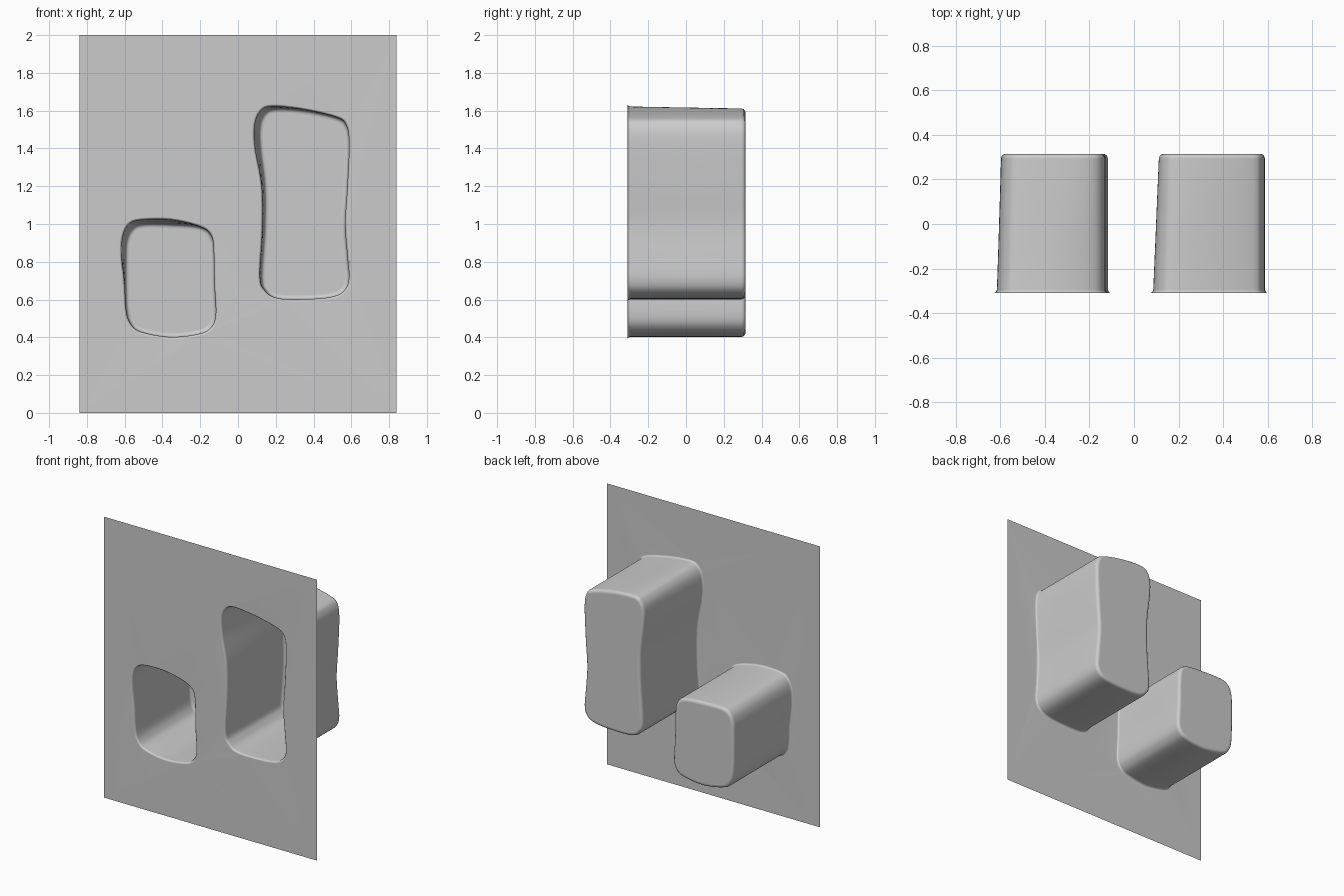
import bpy, bmesh
from mathutils import Vector

if "Cube" in bpy.data.objects:
    bpy.data.objects.remove(bpy.data.objects["Cube"])

FRONT, BACK = -0.31, 0.315
STEPS = 5

# Pocket outlines in x, z (clockwise from top left): (front x, front z, shift of the rear x, z)
SMALL = [(-.52, 1.02, .01, -.02), (-.36, 1.022, 0, -.022), (-.20, .985, 0, 0),
         (-.14, .935, 0, 0), (-.128, .84, 0, 0), (-.125, .68, 0, 0),
         (-.118, .52, 0, 0), (-.145, .45, 0, 0), (-.21, .418, 0, 0),
         (-.36, .402, 0, 0), (-.515, .43, 0, 0), (-.57, .475, 0, 0),
         (-.592, .55, 0, 0), (-.60, .69, .003, 0), (-.615, .83, .018, 0),
         (-.61, .93, .018, -.02), (-.58, .995, .014, -.025)]
TALL = [(.18, 1.622, .01, -.012), (.35, 1.605, 0, -.003), (.52, 1.565, 0, 0),
        (.572, 1.525, 0, 0), (.588, 1.43, 0, 0), (.579, 1.2, 0, 0),
        (.567, 1.0, 0, 0), (.579, .83, 0, 0), (.587, .71, 0, 0),
        (.56, .645, 0, 0), (.49, .613, 0, 0), (.35, .602, 0, 0),
        (.21, .607, 0, 0), (.145, .645, .003, 0), (.117, .72, .006, 0),
        (.130, .97, .008, 0), (.127, 1.2, .012, 0), (.092, 1.40, .024, 0),
        (.089, 1.52, .024, -.012), (.118, 1.595, .016, -.018)]


def smooth_loop(pts):
    """Closed Catmull-Rom curve through the points."""
    out, n = [], len(pts)
    for i in range(n):
        a, b, c, d = (pts[(i + k) % n] for k in (-1, 0, 1, 2))
        m1, m2 = (c - a) / 2, (d - b) / 2
        for s in range(STEPS):
            t = s / STEPS
            out.append(b * (2*t**3 - 3*t*t + 1) + m1 * (t**3 - 2*t*t + t)
                       + c * (3*t*t - 2*t**3) + m2 * (t**3 - t*t))
    return out


def offset(loop, d):
    """Move a clockwise loop outward by d."""
    n, out = len(loop), []
    for i in range(n):
        t = (loop[(i + 1) % n] - loop[i - 1]).normalized()
        out.append(loop[i] + Vector((-t.y, t.x)) * d)
    return out


def add_pocket(bm, table):
    front = smooth_loop([Vector((x, z)) for x, z, _, _ in table])
    rear = smooth_loop([Vector((x + dx, z + dz)) for x, z, dx, dz in table])
    # (depth, blend towards the rear outline, offset): flared lip, wall, rounded back rim
    rings = [(FRONT, 0, .012), (FRONT + .004, 0, .005), (FRONT + .014, 0, 0),
             (-.1, .34, 0), (.1, .67, 0), (BACK - .022, 1, 0),
             (BACK - .009, 1, -.004), (BACK - .002, 1, -.012), (BACK, 1, -.024)]
    prev = first = None
    for y, f, d in rings:
        loop = offset([a.lerp(b, f) for a, b in zip(front, rear)], d)
        cur = [bm.verts.new((p.x, y, p.y)) for p in loop]
        if prev:
            for i in range(len(cur)):
                j = (i + 1) % len(cur)
                bm.faces.new((prev[i], cur[i], cur[j], prev[j]))
        first, prev = first or cur, cur
    bm.faces.new(prev)
    return [bm.edges.get((first[i - 1], first[i])) for i in range(len(first))]


bm = bmesh.new()
edges = add_pocket(bm, SMALL) + add_pocket(bm, TALL)

# Flat sheet around the two openings
corners = [bm.verts.new((x, FRONT, z)) for x, z in ((-.84, 0), (.84, 0), (.84, 2), (-.84, 2))]
edges += [bm.edges.new((corners[i - 1], corners[i])) for i in range(4)]
bmesh.ops.triangle_fill(bm, use_beauty=True, use_dissolve=False, edges=edges, normal=(0, -1, 0))
bmesh.ops.recalc_face_normals(bm, faces=bm.faces)
sheet = next(f for f in bm.faces if corners[0] in f.verts[:])
if sheet.normal.y > 0:
    bmesh.ops.reverse_faces(bm, faces=bm.faces)

mesh = bpy.data.meshes.new("wall_panel_with_pockets")
bm.to_mesh(mesh)
bm.free()
panel = bpy.data.objects.new("wall_panel_with_pockets", mesh)
bpy.context.collection.objects.link(panel)
bpy.context.view_layer.objects.active = panel
panel.select_set(True)
bpy.ops.object.shade_smooth_by_angle(angle=1.0)

# Keep shading of the big flat faces clean
weighted = panel.modifiers.new("weighted_normals", 'WEIGHTED_NORMAL')
weighted.keep_sharp = True
